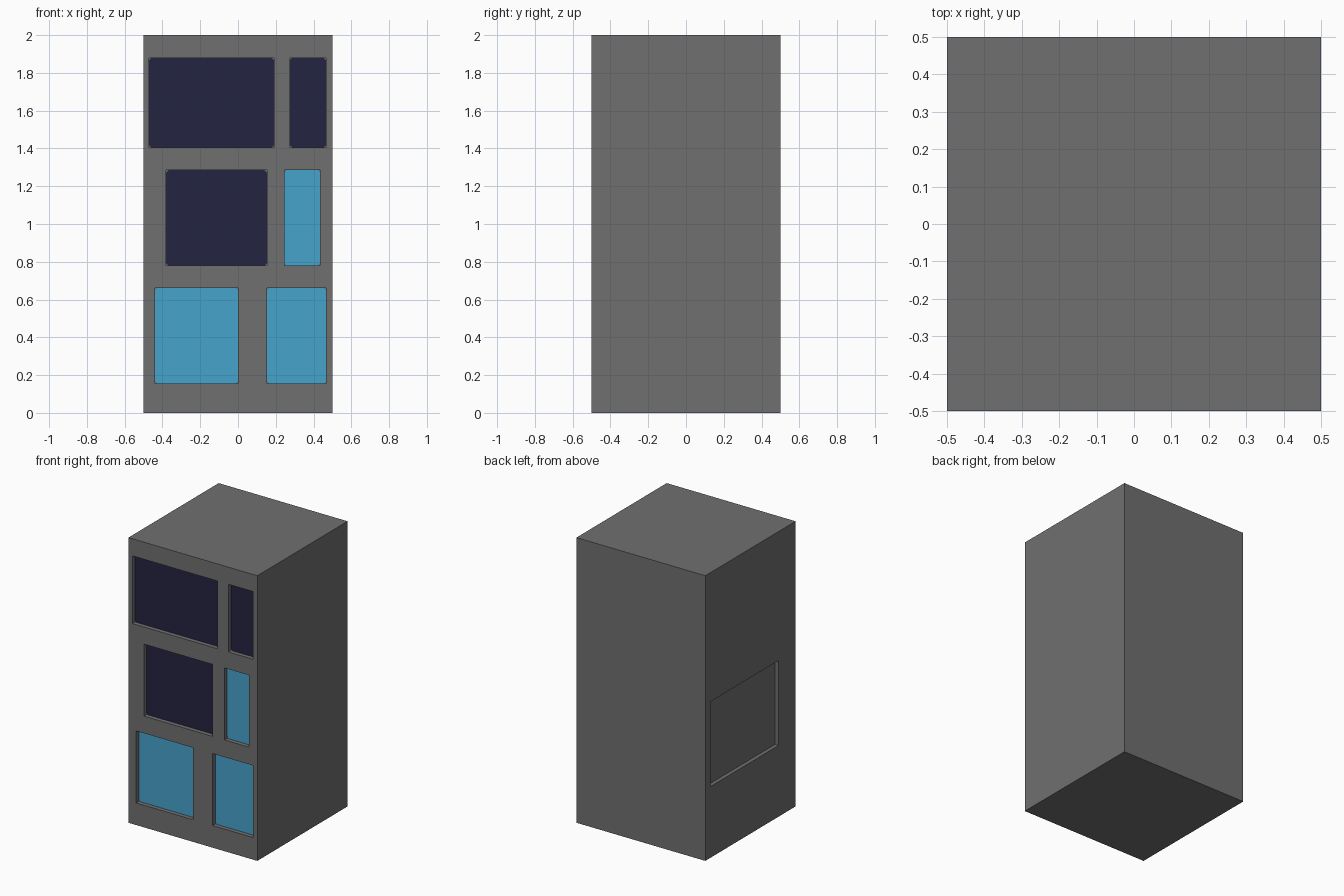
import bpy, bmesh
from mathutils import Vector

if "Cube" in bpy.data.objects:
    bpy.data.objects.remove(bpy.data.objects["Cube"])


def material(name, rgb):
    m = bpy.data.materials.new(name)
    m.diffuse_color = (*rgb, 1.0)
    m.use_nodes = True
    m.node_tree.nodes["Principled BSDF"].inputs["Base Color"].default_value = m.diffuse_color
    return m


GREY = material("concrete_grey", (0.16, 0.16, 0.16))
NAVY = material("dark_navy_glass", (0.017, 0.017, 0.053))
BLUE = material("lit_blue_glass", (0.061, 0.366, 0.604))


def add_box(bm, lo, hi):
    lo, hi = Vector(lo), Vector(hi)
    verts = bmesh.ops.create_cube(bm, size=1.0)["verts"]
    for v in verts:
        v.co = (lo + hi) / 2 + v.co * (hi - lo)
    return verts


def finish(bm, name, mat):
    me = bpy.data.meshes.new(name)
    bm.to_mesh(me)
    bm.free()
    me.materials.append(mat)
    ob = bpy.data.objects.new(name, me)
    bpy.context.collection.objects.link(ob)
    return ob


# name, x0, x1, z0, z1, glass
WINDOWS = [
    ("window_top_left", -0.47, 0.19, 1.405, 1.88, NAVY),
    ("window_top_right", 0.275, 0.465, 1.405, 1.88, NAVY),
    ("window_middle_left", -0.38, 0.153, 0.78, 1.285, NAVY),
    ("window_middle_right", 0.245, 0.435, 0.78, 1.285, BLUE),
    ("window_bottom_left", -0.44, 0.0, 0.155, 0.66, BLUE),
    ("window_bottom_right", 0.153, 0.467, 0.155, 0.66, BLUE),
]
DEPTH, PANE = 0.034, 0.004

# tower block
bm = bmesh.new()
add_box(bm, (-0.5, -0.5, 0), (0.5, 0.5, 2))
tower = finish(bm, "tower_block", GREY)

# recess cutters: six front windows and one blank panel on the left side
bm = bmesh.new()
for _, x0, x1, z0, z1, _ in WINDOWS:
    add_box(bm, (x0, -0.6, z0), (x1, -0.5 + DEPTH, z1))
add_box(bm, (-0.6, -0.31, 0.5), (-0.473, 0.445, 1.095))
cutter = finish(bm, "recess_cutter", GREY)
cutter.hide_render = True
cutter.hide_viewport = True

mod = tower.modifiers.new("recesses", "BOOLEAN")
mod.operation = "DIFFERENCE"
mod.solver = "EXACT"
mod.object = cutter

# glass plates with slightly clipped corners at the back of each recess
for name, x0, x1, z0, z1, glass in WINDOWS:
    bm = bmesh.new()
    add_box(bm, (x0, -0.5 + DEPTH - PANE, z0), (x1, -0.5 + DEPTH, z1))
    corners = [e for e in bm.edges
               if abs(e.verts[0].co.y - e.verts[1].co.y) > PANE / 2]
    bmesh.ops.bevel(bm, geom=corners, offset=0.012, segments=1, affect="EDGES")
    finish(bm, name, glass)
